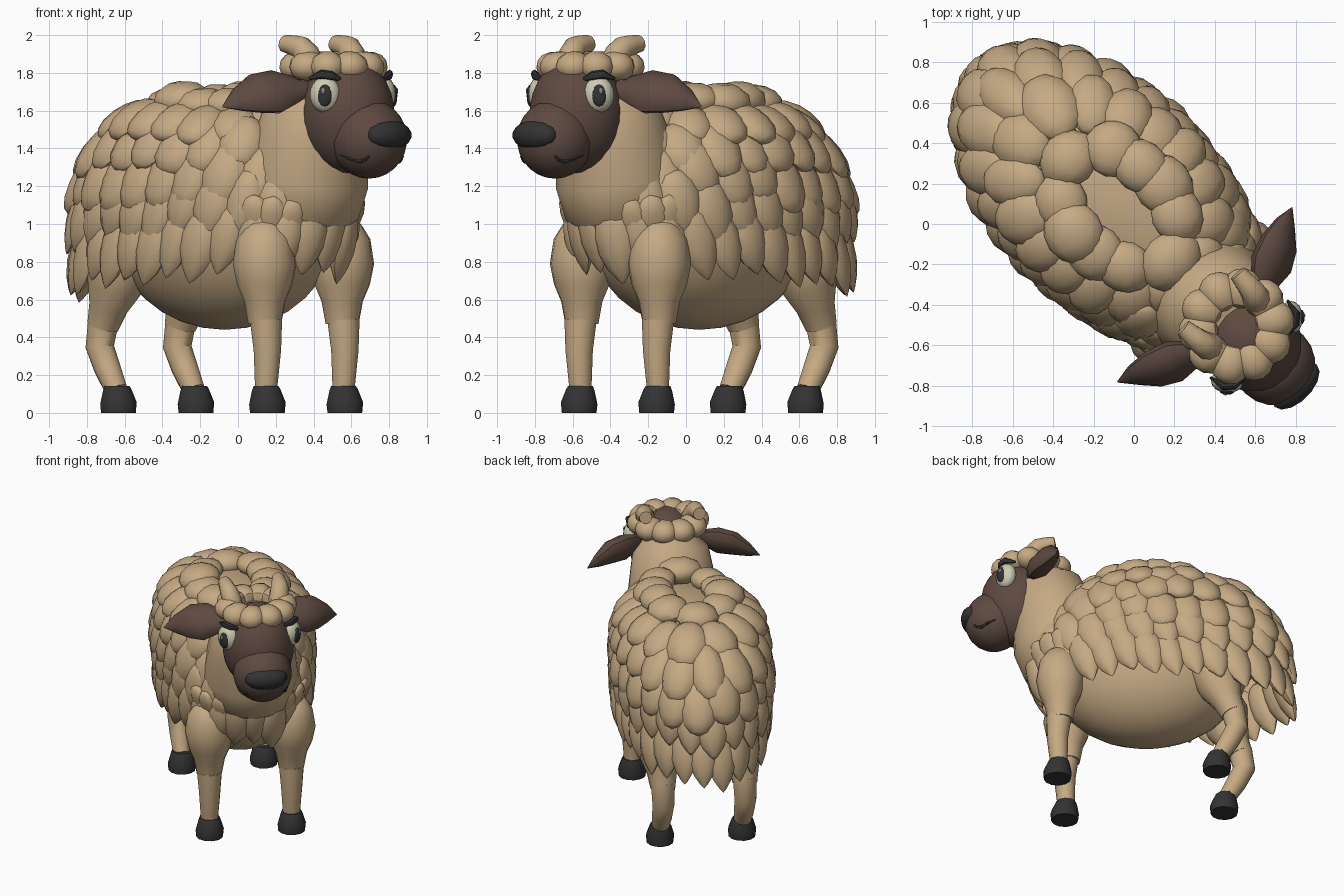
import bpy, bmesh, random
from math import sin, cos, pi, radians
from mathutils import Vector as V, Matrix as M

random.seed(4)
cube = bpy.data.objects.get("Cube")
if cube:
    bpy.data.objects.remove(cube)

def material(name, rgb):
    m = bpy.data.materials.new(name)
    m.use_nodes = True
    m.diffuse_color = (*rgb, 1)
    m.node_tree.nodes["Principled BSDF"].inputs["Base Color"].default_value = (*rgb, 1)
    return m

WOOL = material("tan wool", (.56, .40, .23))
SKIN = material("brown skin", (.112, .068, .053))
DARK = material("charcoal", (.033, .033, .033))
WHITE = material("eye cream", (.62, .60, .45))
GLINT = material("eye glint", (.25, .25, .25))
TURN = M.Rotation(-pi / 4, 4, 'Z')   # built facing +x, then turned to the diagonal
made = []

def finish(name, bm, mat):
    bmesh.ops.remove_doubles(bm, verts=bm.verts, dist=.0004)
    bmesh.ops.recalc_face_normals(bm, faces=bm.faces)
    bm.transform(TURN)
    me = bpy.data.meshes.new(name)
    bm.to_mesh(me)
    bm.free()
    me.materials.append(mat)
    ob = bpy.data.objects.new(name, me)
    bpy.context.collection.objects.link(ob)
    made.append(ob)

def loft(bm, path, radii, ref=(0, 1, 0), flat=1, sides=10):
    """Skin rings along a path; flat squashes them along ref."""
    path = [V(p) for p in path]
    rings = []
    for i, (p, r) in enumerate(zip(path, radii)):
        t = (path[min(i + 1, len(path) - 1)] - path[max(i - 1, 0)]).normalized()
        x = V(ref).cross(t).normalized()
        y = t.cross(x)
        rings.append([bm.verts.new(p + r * (x * cos(a) + y * flat * sin(a)))
                      for a in (2 * pi * k / sides for k in range(sides))])
    for a, b in zip(rings, rings[1:]):
        for k in range(sides):
            j = (k + 1) % sides
            bm.faces.new((a[k], a[j], b[j], b[k]))
    bm.faces.new(rings[0])
    bm.faces.new(rings[-1])

def tube(name, mat, *args, **kw):
    bm = bmesh.new()
    loft(bm, *args, **kw)
    finish(name, bm, mat)

def ball(name, mat, c, r, axes=None, seg=20):
    bm = bmesh.new()
    bmesh.ops.create_uvsphere(bm, u_segments=seg, v_segments=seg * 2 // 3, radius=1)
    rot = M(axes).transposed().to_4x4() if axes else M.Identity(4)
    bm.transform(M.Translation(c) @ rot @ M.Diagonal((*r, 1)))
    finish(name, bm, mat)

# Torso, wool backing and neck
ball("torso", WOOL, (-.1, 0, 1.01), (.7, .49, .57), seg=24)
ball("fleece_backing", WOOL, (-.17, 0, 1.21), (.81, .48, .43), seg=24)
tube("neck", WOOL, [(.42, 0, .98), (.48, 0, 1.1), (.51, 0, 1.24), (.56, 0, 1.48), (.62, 0, 1.68), (.66, 0, 1.82)],
     [.2, .31, .335, .3, .265, .12], sides=20)

# Overlapping fleece rows, from the back down to the hanging fringe
SPAN = (0, .06, .2, .4, .6, .8, .94, 1)
ROUND = (0, .45, .8, 1, 1, .82, .48, 0)
POINTED = (0, .5, .85, 1, .95, .65, .25, 0)

def fleece_row(name, cx, a, b, z, n, length, w, drop, shape, shift=0, tilt=0, arc=2 * pi, drift=.3):
    bm = bmesh.new()
    for i in range(n):
        t = arc * ((i + shift) / n - .5)
        t += .1 * sin(2 * t)
        out = V((cos(t) / a, sin(t) / b, 0)).normalized()
        s, c = sin(radians(drop)), cos(radians(drop))
        d = out * c + V((-drift * s, 0, -s))
        ref = out * s + V((0, 0, c))
        root = V((cx + a * cos(t), b * sin(t), z + tilt * cos(t) + random.uniform(-.02, .02)))
        ln, wd = length * random.uniform(.92, 1.08), w * random.uniform(.92, 1.1)
        loft(bm, [root + d * ln * k for k in SPAN], [wd * k for k in shape], ref, .6, 10)
    finish(name, bm, WOOL)

fleece_row("fleece_crown", -.1, .22, .1, 1.67, 10, .28, .15, 10, ROUND)
fleece_row("fleece_back", -.13, .42, .26, 1.625, 16, .32, .135, 34, ROUND, .5)
fleece_row("fleece_shoulder", -.13, .62, .36, 1.55, 20, .34, .13, 56, ROUND)
fleece_row("fleece_upper_side", -.13, .76, .425, 1.42, 23, .36, .125, 72, ROUND, .5, .02)
fleece_row("fleece_lower_side", -.12, .85, .475, 1.26, 26, .38, .115, 83, POINTED, 0, .02)
fleece_row("fleece_fringe", -.12, .86, .485, 1.08, 29, .4, .1, 87, POINTED, .5, .05)
fleece_row("chest_fleece", .34, .42, .42, 1.14, 13, .34, .1, 112, POINTED, .5, 0, radians(200), .2)

# Legs and hooves
for side, tag in ((1, "left"), (-1, "right")):
    y = side * .29
    tube("front_thigh_" + tag, WOOL,
         [(.49, y, z) for z in (1.04, 1.0, .92, .79, .68, .59, .47)],
         [.02, .1, .15, .17, .148, .11, .088], sides=14)
    tube("front_shin_" + tag, WOOL, [(.5, y, .49), (.51, y, .33), (.5, y, .12)], [.088, .075, .06], sides=12)
    tube("rear_thigh_" + tag, WOOL,
         [(-.56, y, 1.02), (-.57, y, .95), (-.59, y, .82), (-.63, y, .67), (-.68, y, .56), (-.72, y, .46)],
         [.03, .14, .18, .15, .105, .086], sides=14)
    tube("rear_shin_" + tag, WOOL, [(-.715, y, .5), (-.745, y, .35), (-.69, y, .24), (-.62, y, .12)],
         [.085, .078, .072, .06], sides=12)
    for part, x in (("front", .5), ("rear", -.615)):
        tube(part + "_hoof_" + tag, DARK, [(x, y, .142), (x, y, .12), (x + .01, y, .05), (x + .01, y, 0)],
             [.068, .078, .1, .095], sides=12)

# Head
ball("head", SKIN, (.81, 0, 1.58), (.265, .25, .315))
ball("muzzle", SKIN, (.98, 0, 1.45), (.205, .205, .21))
ball("nose", DARK, (1.13, 0, 1.47), (.08, .15, .08), seg=14)

# Woolly ring around the top of the head
bm = bmesh.new()
for i in range(10):
    t = 2 * pi * (i + .5) / 10
    d = V((cos(t), sin(t), -.08))
    loft(bm, [V((.715, 0, 1.85)) + d * (.09 + .2 * k) for k in SPAN],
         [.094 * k for k in (0, .6, .85, 1, 1, .85, .5, 0)], (0, 0, 1), .85)
finish("head_wool_ring", bm, WOOL)

for s, tag in ((1, "left"), (-1, "right")):
    # Horns curling backwards
    tube("horn_" + tag, WOOL,
         [(.70, s * .16, 1.85), (.685, s * .17, 1.9), (.65, s * .18, 1.935), (.6, s * .185, 1.945), (.535, s * .19, 1.955)],
         [.07, .068, .062, .055, .045])
    # Thick leaf-shaped ears
    tube("ear_" + tag, SKIN,
         [(.71, s * .17, 1.72), (.66, s * .25, 1.71), (.62, s * .34, 1.7), (.575, s * .44, 1.69),
          (.53, s * .53, 1.655), (.495, s * .61, 1.62)],
         [.04, .09, .135, .122, .07, .004], ref=(.7, s * .2, .6), flat=.6)
    # Eyes with pupil, glint and brow
    n = V((.68, s * .73, 0))
    side = V((-n.y, n.x, 0)) * s
    up = V((0, 0, 1))
    axes = (side, n, up)
    eye = V((.875, s * .222, 1.685))
    ball("eye_" + tag, WHITE, eye, (.082, .06, .095), axes, 16)
    ball("pupil_" + tag, DARK, eye + n * .05 - up * .005, (.038, .018, .058), axes, 12)
    ball("eye_glint_" + tag, GLINT, eye + n * .066 + up * .02 + side * .008, (.011, .006, .018), axes, 8)
    tube("brow_" + tag, DARK,
         [eye + n * (.03 - .045 * k * k) + side * k * .085 + up * h
          for k, h in ((-1, .078), (-.4, .1), (.2, .108), (1, .085))],
         [.008, .024, .024, .008], ref=n, flat=.8, sides=8)
    # Mouth line following the muzzle
    pts = []
    for deg, z in ((98, 1.365), (80, 1.345), (63, 1.33), (52, 1.34), (45, 1.36)):
        r = .2 * (1 - ((z - 1.45) / .21) ** 2) ** .5
        pts.append((.98 + r * cos(radians(deg)), s * r * sin(radians(deg)), z))
    tube("mouth_" + tag, DARK, pts, [.006, .01, .012, .01, .006], ref=(0, 0, 1), sides=6)

# Smooth shading with sharp edges kept
bpy.ops.object.select_all(action='DESELECT')
for ob in made:
    ob.select_set(True)
bpy.context.view_layer.objects.active = made[0]
bpy.ops.object.shade_smooth_by_angle(angle=radians(40))
